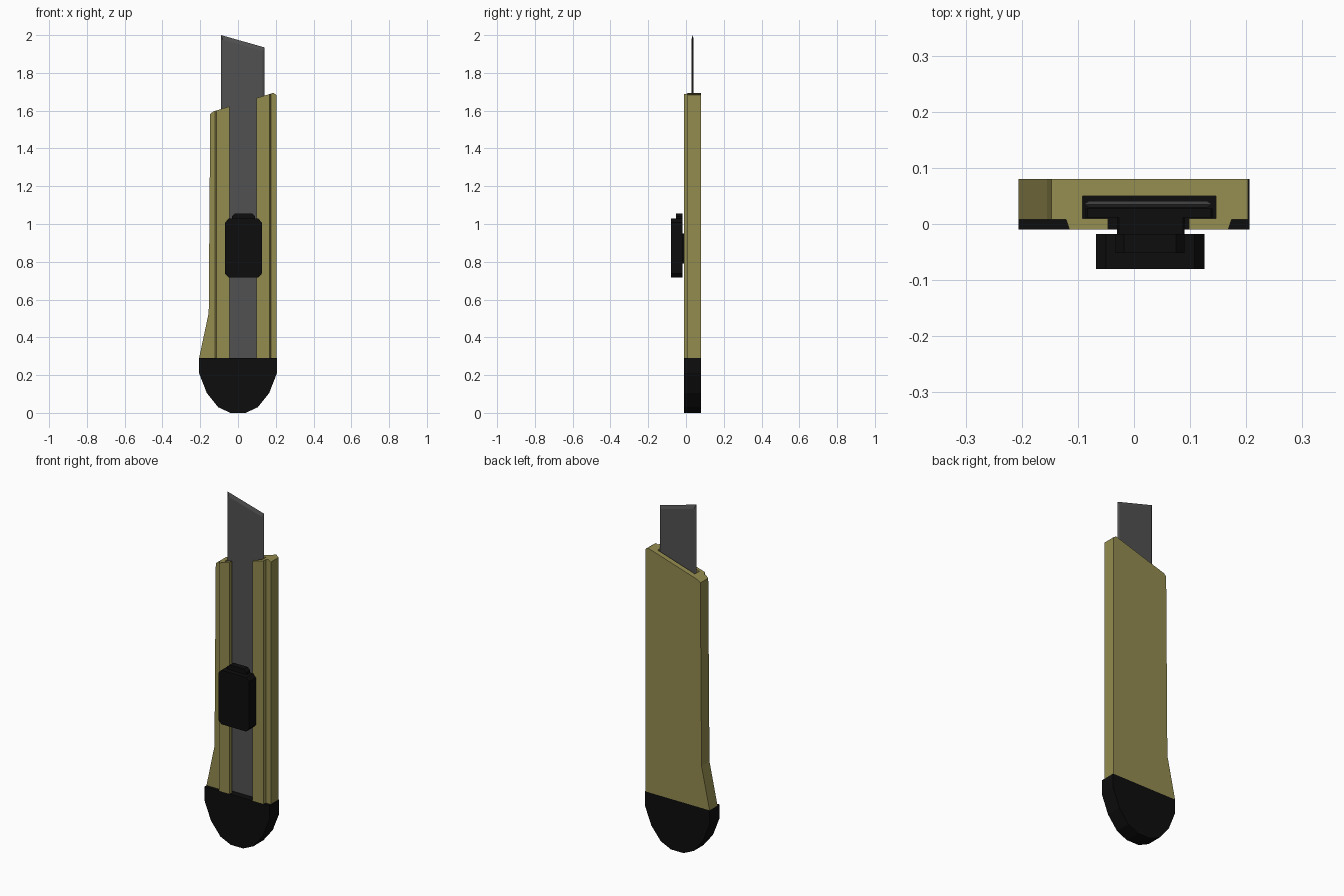
import bpy, bmesh

if "Cube" in bpy.data.objects:
    bpy.data.objects.remove(bpy.data.objects["Cube"])


def material(name, rgb):
    m = bpy.data.materials.new(name)
    m.diffuse_color = (*rgb, 1)
    m.use_nodes = True
    m.node_tree.nodes["Principled BSDF"].inputs["Base Color"].default_value = m.diffuse_color
    return m


KHAKI = material("khaki_plastic", (0.295, 0.262, 0.080))
BLACK = material("black_plastic", (0.004, 0.004, 0.004))
STEEL = material("grey_steel", (0.083, 0.083, 0.083))


def loft(name, rings, mat, caps=(True, True)):
    """Join closed rings of equal length into one solid."""
    bm = bmesh.new()
    rows = [[bm.verts.new(p) for p in ring] for ring in rings]
    n = len(rows[0])
    for a, b in zip(rows, rows[1:]):
        for i in range(n):
            j = (i + 1) % n
            bm.faces.new((a[i], a[j], b[j], b[i]))
    if caps[0]:
        bm.faces.new(rows[0][::-1])
    if caps[1]:
        bm.faces.new(rows[-1])
    bmesh.ops.recalc_face_normals(bm, faces=bm.faces)
    me = bpy.data.meshes.new(name)
    bm.to_mesh(me)
    bm.free()
    me.materials.append(mat)
    ob = bpy.data.objects.new(name, me)
    bpy.context.collection.objects.link(ob)
    return ob


def plate(name, outline, y0, y1, mat):
    """Extrude an x-z outline along y."""
    return loft(name, [[(x, y, z) for x, z in outline] for y in (y0, y1)], mat)


def chamfered(x0, x1, z0, z1, cx, cz):
    return [(x0 + cx, z0), (x1 - cx, z0), (x1, z0 + cz), (x1, z1 - cz),
            (x1 - cx, z1), (x0 + cx, z1), (x0, z1 - cz), (x0, z0 + cz)]


# Handle: channel section with raised lips, flared at lower left, slanted top
RIGHT = 0.203


def section(left):
    return [(left, 0.08), (-0.132, 0.08), (0.187, 0.08), (RIGHT, 0.08),
            (RIGHT, 0.008), (0.187, 0.008), (0.174, 0.008), (0.168, -0.01),
            (0.098, -0.01), (0.098, 0.01), (0.146, 0.01), (0.146, 0.05),
            (-0.092, 0.05), (-0.092, 0.01), (-0.046, 0.01), (-0.046, -0.01),
            (-0.115, -0.01), (-0.121, 0.008), (-0.132, 0.008), (left, 0.008)]


def top_z(x):
    if x < -0.14:
        return 1.582
    if x > 0.2:
        return 1.683
    return 1.622 + 0.31 * (x + 0.046)


rings = [[(x, y, z) for x, y in section(left)]
         for left, z in ((-0.206, 0.29), (-0.155, 0.53))]
rings.append([(x, y, top_z(x)) for x, y in section(-0.147)])
loft("handle", rings, KHAKI, caps=(False, True))

# End cap: rounded faceted foot
half = [(0.04, 0.0), (0.105, 0.03), (0.165, 0.105), (0.206, 0.21), (0.206, 0.29)]
plate("end_cap", half + [(-x, z) for x, z in reversed(half)], -0.01, 0.08, BLACK)

# Blade: slanted tip with ground edges
outer = [(-0.09, 0.29), (0.14, 0.29), (0.14, 1.935), (-0.09, 2.0)]
inner = [(-0.08, 0.29), (0.13, 0.29), (0.13, 1.917), (-0.08, 1.976)]
loft("blade", [[(x, y, z) for x, z in o] for o, y in
               ((inner, 0.029), (outer, 0.035), (inner, 0.041))], STEEL)

# Slider: thumb pad, top tab, neck through the slot and inner foot
plate("slider_pad", chamfered(-0.068, 0.126, 0.717, 1.028, 0.018, 0.02),
      -0.08, -0.018, BLACK)
plate("slider_tab", chamfered(-0.033, 0.09, 0.80, 1.056, 0.015, 0.015),
      -0.052, -0.018, BLACK)
plate("slider_neck", chamfered(-0.03, 0.09, 0.79, 0.95, 0.003, 0.003),
      -0.03, 0.012, BLACK)
plate("slider_foot", chamfered(-0.086, 0.14, 0.79, 0.95, 0.003, 0.003),
      0.0115, 0.028, BLACK)
